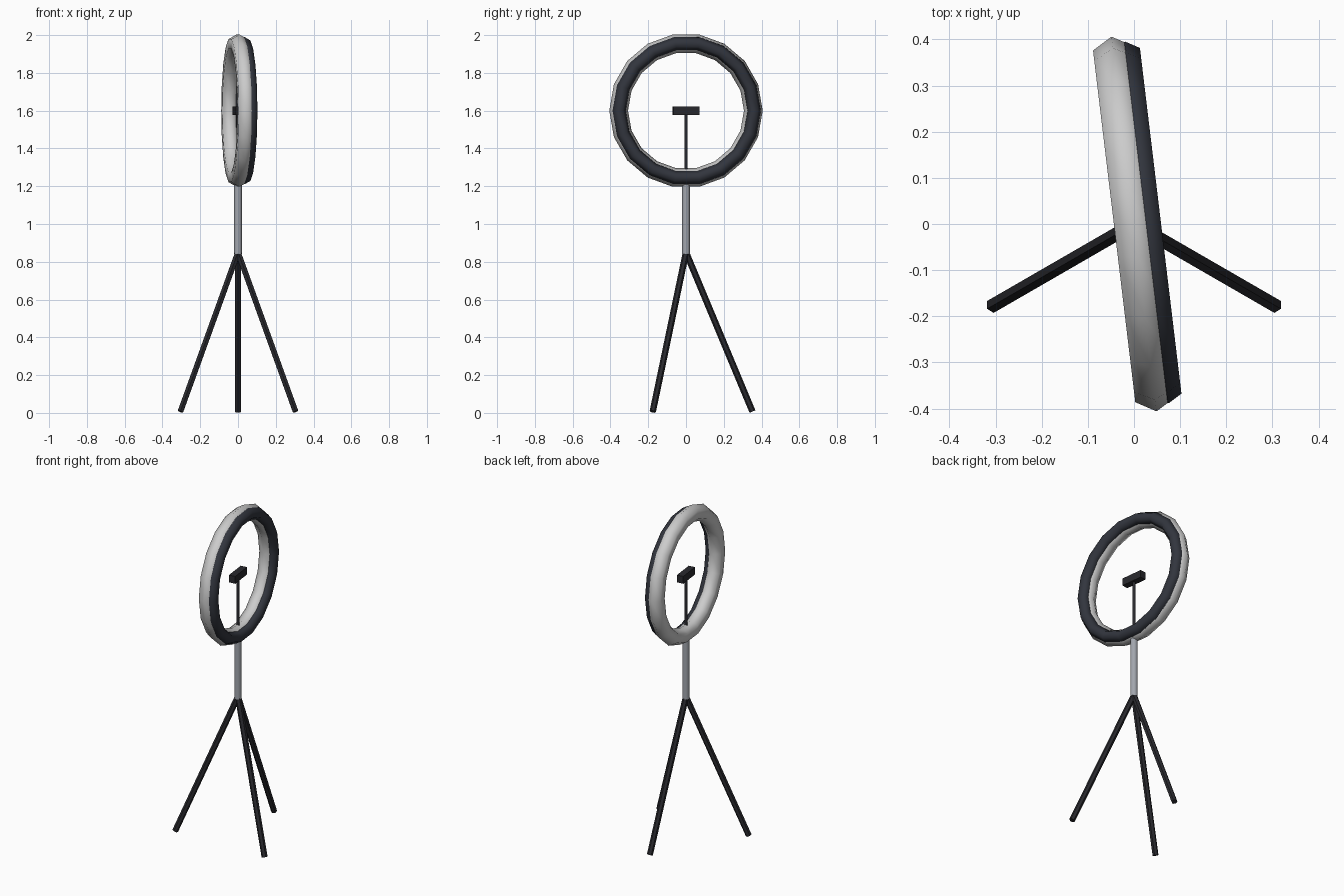
import bpy
from math import pi, radians, sin, cos
from mathutils import Vector, Matrix

if "Cube" in bpy.data.objects:
    bpy.data.objects.remove(bpy.data.objects["Cube"])

YAW = radians(6.85)      # the ring head is turned slightly
CZ = 1.6                 # height of the ring centre
TURN = Matrix.Rotation(YAW, 4, 'Z')


def material(name, rgb):
    m = bpy.data.materials.new(name)
    m.diffuse_color = (*rgb, 1)
    m.use_nodes = True
    m.node_tree.nodes["Principled BSDF"].inputs["Base Color"].default_value = m.diffuse_color
    return m


DARK = material("dark_shell", (0.032, 0.036, 0.048))
BLACK = material("black", (0.022, 0.022, 0.027))
METAL = material("metal", (0.36, 0.38, 0.42))
WHITE = material("diffuser", (0.82, 0.82, 0.80))


def finish(name, mat, smooth=None):
    ob = bpy.context.object
    ob.name = name
    ob.data.materials.append(mat)
    if smooth:
        bpy.ops.object.shade_smooth_by_angle(angle=radians(smooth))
    return ob


def ring(name, major, minor, offset, mat):
    bpy.ops.mesh.primitive_torus_add(major_radius=major, minor_radius=minor,
                                     major_segments=18, minor_segments=6)
    ob = finish(name, mat, 80)
    ob.matrix_world = (Matrix.Translation((0, 0, CZ)) @ TURN
                       @ Matrix.Translation((offset, 0, 0))
                       @ Matrix.Rotation(pi / 2, 4, 'Y')
                       @ Matrix.Rotation(pi / 2, 4, 'Z'))


def rod(name, a, b, radius, sides, mat, smooth=None):
    a, b = Vector(a), Vector(b)
    d = b - a
    bpy.ops.mesh.primitive_cylinder_add(vertices=sides, radius=radius, depth=d.length,
                                        location=(a + b) / 2,
                                        rotation=d.to_track_quat('Z', 'Y').to_euler())
    finish(name, mat, smooth)


# Ring head: pale diffuser with a dark shell sunk into one face
ring("light_ring", 0.359, 0.05, 0, WHITE)
ring("ring_shell", 0.36, 0.035, 0.028, DARK)

# Holder in the middle of the ring
rod("holder_stem", (0, 0, 1.23), (0, 0, 1.59), 0.009, 8, BLACK, 50)
bpy.ops.mesh.primitive_cube_add(size=1, location=(0, 0, CZ), rotation=(0, 0, YAW))
bpy.context.object.scale = (0.04, 0.14, 0.045)
finish("holder_clamp", BLACK)

# Stand
rod("pole", (0, 0, 0.84), (0, 0, 1.23), 0.021, 10, METAL, 50)
for i, deg in enumerate((90, 210, 330)):
    t = radians(deg)
    rod(f"leg_{i + 1}", (0, 0, 0.85), (0.352 * cos(t), 0.352 * sin(t), 0.007),
        0.017, 6, BLACK)
